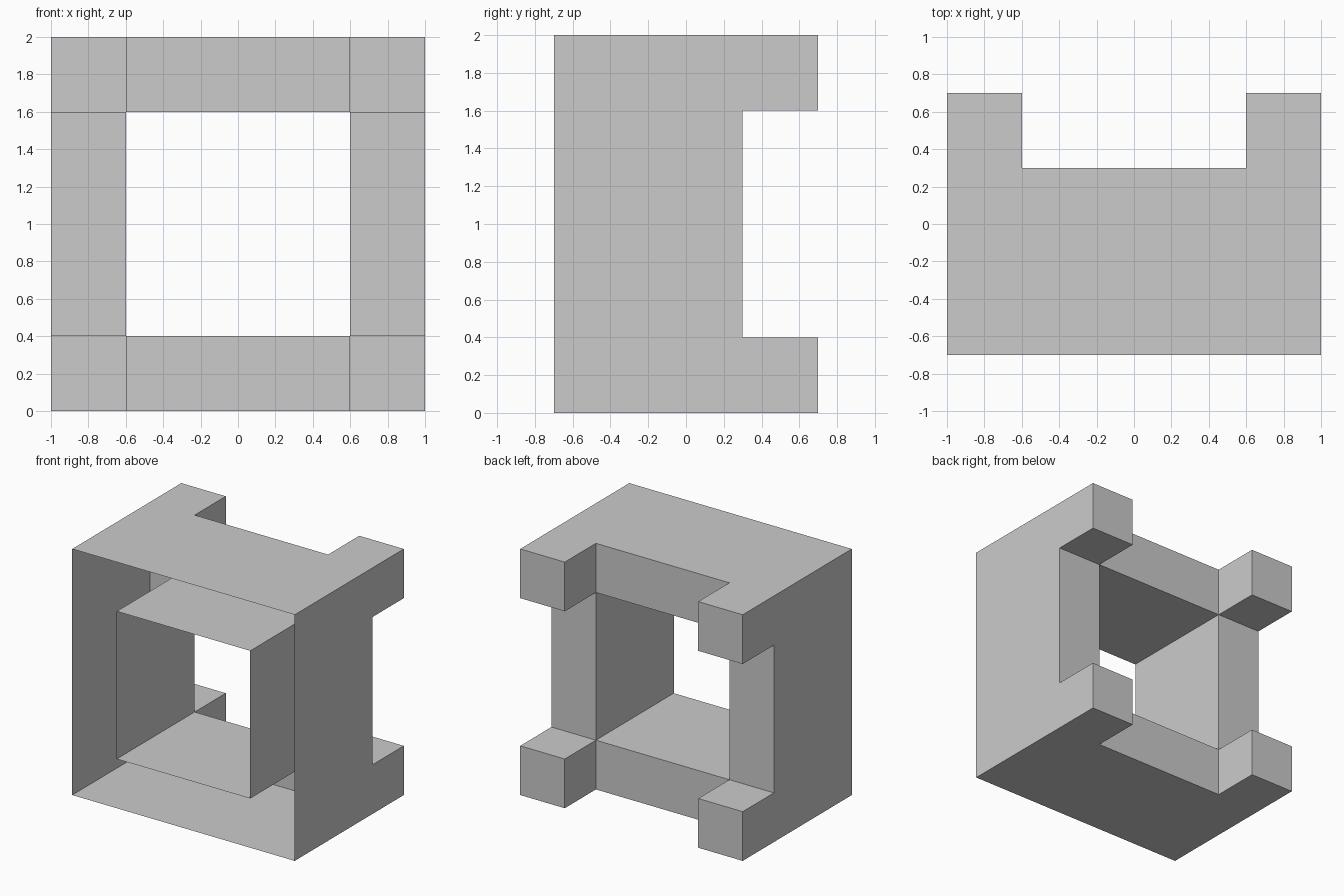
import bpy, bmesh

if "Cube" in bpy.data.objects:
    bpy.data.objects.remove(bpy.data.objects["Cube"])

FRONT, BACK, PEG_END = -0.7, 0.3, 0.7
XS = (-1.0, -0.6, 0.6, 1.0)
ZS = (0.0, 0.4, 1.6, 2.0)

bm = bmesh.new()

# Back panel: a 3 x 3 grid of faces looking towards +y
grid = [[bm.verts.new((x, BACK, z)) for z in ZS] for x in XS]
cells = {}
for i in range(3):
    for k in range(3):
        cells[i, k] = bm.faces.new((grid[i][k], grid[i][k + 1],
                                    grid[i + 1][k + 1], grid[i + 1][k]))

# Outer walls: pull the rim forward, leaving the front open
rim = [e for e in bm.edges if e.is_boundary]
walls = bmesh.ops.extrude_edge_only(bm, edges=rim)
for v in (g for g in walls["geom"] if isinstance(g, bmesh.types.BMVert)):
    v.co.y = FRONT


def extrude_cells(faces, y):
    """Extrude each face on its own to depth y and return the caps."""
    caps = bmesh.ops.extrude_discrete_faces(bm, faces=faces)["faces"]
    for cap in caps:
        for v in cap.verts:
            v.co.y = y
    return caps


# Four corner pegs at the back
extrude_cells([cells[i, k] for i in (0, 2) for k in (0, 2)], PEG_END)

# Square tunnel running through to the front, open at both ends
tunnel_cap = extrude_cells([cells[1, 1]], FRONT)
bmesh.ops.delete(bm, geom=tunnel_cap, context="FACES_ONLY")

bmesh.ops.recalc_face_normals(bm, faces=bm.faces[:])
mesh = bpy.data.meshes.new("frame_shell")
bm.to_mesh(mesh)
bm.free()
bpy.context.collection.objects.link(bpy.data.objects.new("frame_shell", mesh))
